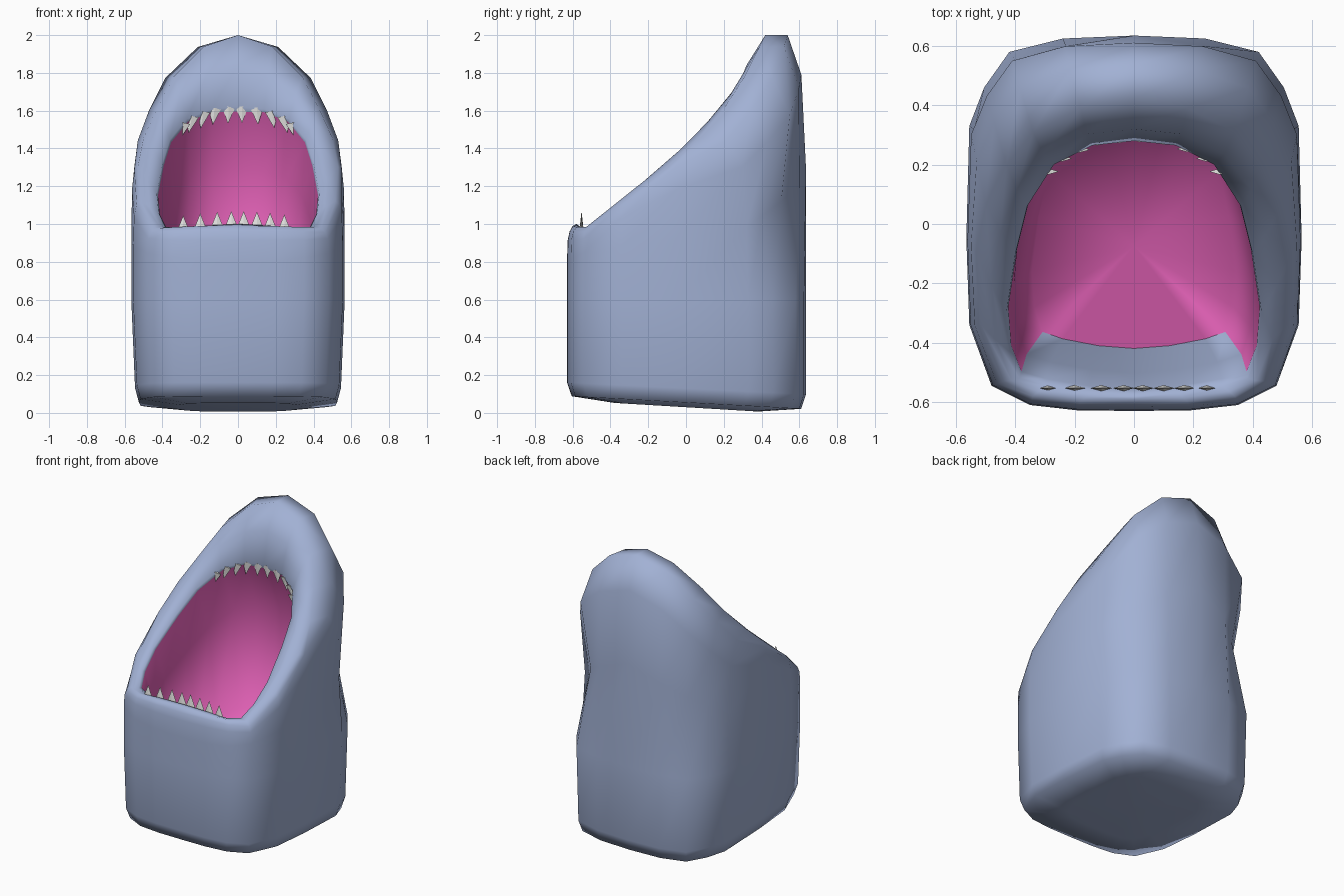
import bpy, bmesh, math
from mathutils import Matrix, Vector

cube = bpy.data.objects.get("Cube")
if cube:
    bpy.data.objects.remove(cube)


def material(name, rgb):
    m = bpy.data.materials.new(name)
    m.use_nodes = True
    m.diffuse_color = (*rgb, 1)
    m.node_tree.nodes["Principled BSDF"].inputs["Base Color"].default_value = (*rgb, 1)
    return m


SKIN = material("blue_grey_skin", (0.36, 0.44, 0.66))
PINK = material("mouth_pink", (0.76, 0.12, 0.47))
TOOTH = material("tooth_white", (0.8, 0.8, 0.78))


def lookup(table, y):
    """Height on a piecewise straight profile."""
    for (y0, z0), (y1, z1) in zip(table, table[1:]):
        if y <= y1:
            return z0 + (z1 - z0) * (y - y0) / (y1 - y0)
    return table[-1][1]


def outline(points, height):
    return [Vector((x, y, height(y))) for x, y in points]


def moved(ring, sx, sy, height, dy=0):
    """Copy of a ring scaled flat, shifted back and set to a new height."""
    return outline([(p.x * sx, p.y * sy + dy) for p in ring], height)


# Side profiles of the snout crest and of the mouth opening
CREST = [(-.63, 1), (-.6, .99), (-.54, .97), (0, 1.38), (.13, 1.52), (.27, 1.7), (.33, 1.82), (.42, 2)]
MOUTH = [(-.63, 1), (-.58, 1), (-.54, .97), (.28, 1.62)]

# Half outlines, front centre round the left side to back centre
body = outline([(0, -.63), (.19, -.628), (.35, -.61), (.48, -.545), (.555, -.34), (.565, -.05),
                (.555, .33), (.505, .46), (.42, .58), (.24, .625), (0, .635)], lambda y: .6)
crest = outline([(0, -.6), (.18, -.598), (.34, -.58), (.44, -.53), (.515, -.34), (.53, -.1),
                 (.5, .07), (.43, .2), (.34, .31), (.18, .39), (0, .42)], lambda y: lookup(CREST, y))
lip = outline([(0, -.58), (.15, -.57), (.3, -.545), (.385, -.52), (.42, -.43), (.43, -.3),
               (.4, -.1), (.36, .06), (.27, .2), (.14, .265), (0, .28)], lambda y: lookup(MOUTH, y))

shoulder, waist, upper, muzzle = [], [], [], []
for i, (b, c, m) in enumerate(zip(body, crest, lip)):
    # Head shoulder: outside the crest, the same height at the back
    s = c.lerp(b, .55)
    s.z = c.z - .03 * (1 - i / 10)
    shoulder.append(s)
    # Waist with pinched back corners
    pinch = {6: .97, 7: .88, 8: .87, 9: .96}.get(i, 1)
    w = Vector((b.x * pinch, b.y * pinch, .8 + .005 * i * i))
    waist.append(w)
    # Upper body between the two
    u = s.lerp(b, .75)
    u.z = s.z + (w.z - s.z) * .3
    upper.append(u)
    # Swell of the muzzle above the mouth
    swell = .03 * (i / 10) ** 2
    muzzle.append(m.lerp(c, .5) + Vector((0, -swell, swell)))

rings = [
    moved(body, .55, .6, lambda y: max(0, .03 - .06 * y)),
    moved(body, .93, .96, lambda y: .055 - .055 * y),
    moved(body, .965, 1, lambda y: .13 - .05 * y),
    body, waist, upper, shoulder, crest, muzzle, lip,
    # Mouth cavity: lip edge, wall, floor edge
    moved(lip, .985, .985, lambda y: lookup(MOUTH, y) - .025, .015),
    moved(lip, .94, 1.05, lambda y: 1.05 + .6 * y, .107),
    moved(lip, .8, .93, lambda y: .5 + .25 * y, .12),
]
LINING = 10

# Head and mouth lining, lofted as one skin
bm = bmesh.new()
loops = []
for ring in rings:
    full = ring + [Vector((-p.x, p.y, p.z)) for p in ring[-2:0:-1]]
    loops.append([bm.verts.new(p) for p in full])
count = len(loops[0])
for k, (low, high) in enumerate(zip(loops, loops[1:])):
    for i in range(count):
        j = (i + 1) % count
        f = bm.faces.new((low[i], low[j], high[j], high[i]))
        # The inside of the lower jaw keeps the skin colour
        front_wall = min(i, count - 1 - i) < 3
        f.material_index = int(k >= LINING and not front_wall)
for loop, mat in ((loops[0], 0), (loops[-1], 1)):
    centre = bm.verts.new(sum((v.co for v in loop), Vector()) / count)
    for i in range(count):
        f = bm.faces.new((loop[i], loop[(i + 1) % count], centre))
        f.material_index = mat
bmesh.ops.recalc_face_normals(bm, faces=bm.faces)


def finish(bm, name, mats):
    mesh = bpy.data.meshes.new(name)
    bm.to_mesh(mesh)
    bm.free()
    for m in mats:
        mesh.materials.append(m)
    obj = bpy.data.objects.new(name, mesh)
    bpy.context.collection.objects.link(obj)
    return obj


head = finish(bm, "head", [SKIN, PINK])
bpy.ops.object.select_all(action="DESELECT")
head.select_set(True)
bpy.context.view_layer.objects.active = head
bpy.ops.object.shade_smooth_by_angle(angle=math.radians(85))


def lip_at(x, edge):
    """Point on a stretch of the lip at a given distance from the middle."""
    for a, b in zip(edge, edge[1:]):
        if abs(x) <= b.x:
            return a.lerp(b, (abs(x) - a.x) / (b.x - a.x))
    return edge[-1]


def tooth_row(name, xs, place):
    """Row of thin pointed teeth; place gives root, lean and up or down."""
    bm = bmesh.new()
    for x in xs:
        root, lean, up = place(x)
        matrix = (Matrix.Translation(root) @ Matrix.Rotation(lean, 4, "Y")
                  @ Matrix.Diagonal((1, .28, up, 1)) @ Matrix.Translation((0, 0, .035)))
        bmesh.ops.create_cone(bm, cap_ends=True, segments=4, radius1=.036,
                              radius2=0, depth=.09, matrix=matrix)
    bmesh.ops.recalc_face_normals(bm, faces=bm.faces)
    finish(bm, name, [TOOTH])


def lower_place(x):
    return Vector((x, -.553, lip_at(x, lip[:4]).z - .01)), 0, 1


def upper_place(x):
    p = lip_at(x, lip[:5:-1])
    return Vector((x, p.y + .008, p.z - .005)), -x * .8, -1


tooth_row("lower_teeth", [-.29, -.2, -.11, -.035, .03, .1, .17, .245], lower_place)
tooth_row("upper_teeth", [-.29, -.245, -.185, -.125, -.05, .02, .1, .18, .245, .29], upper_place)
